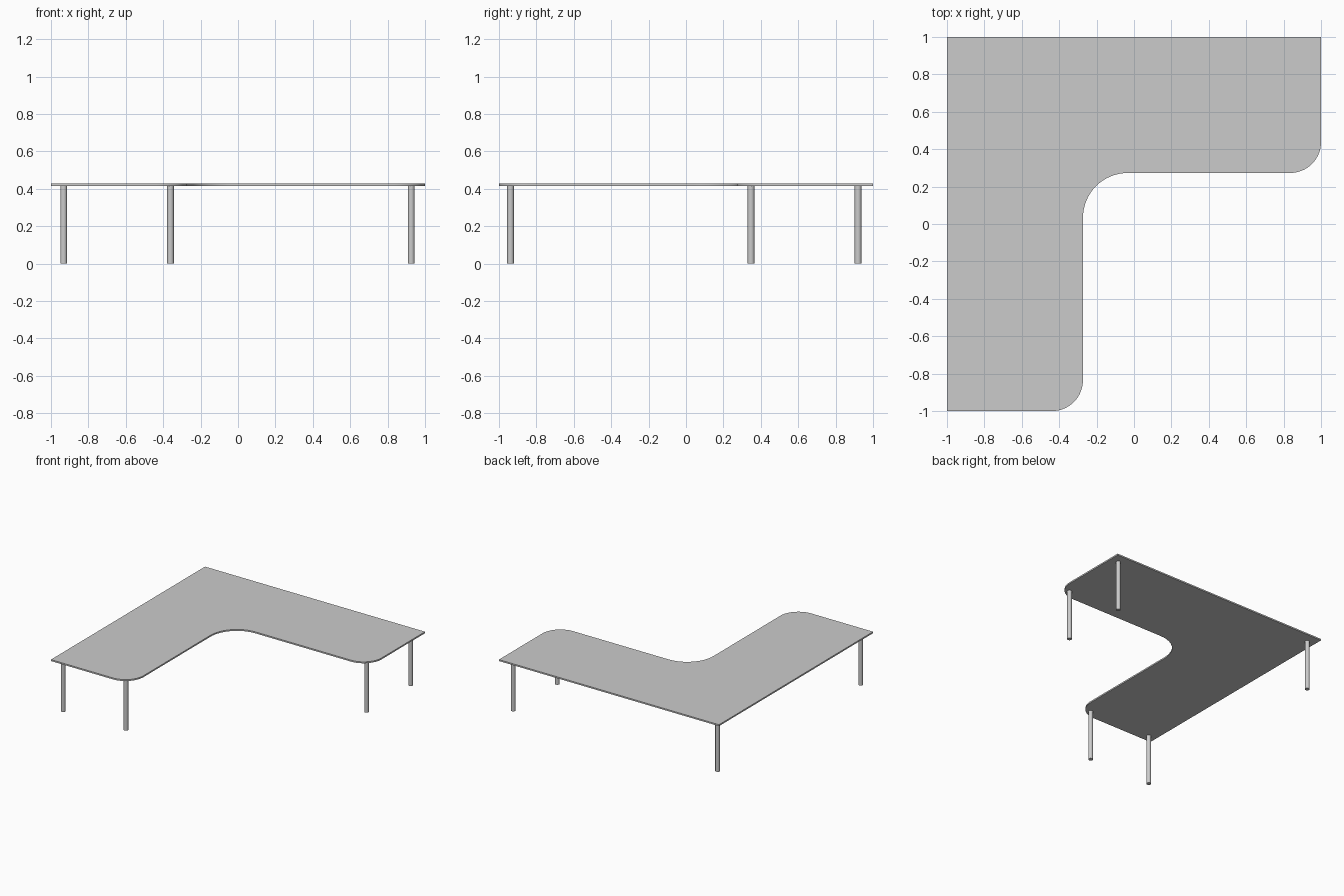
import bpy, bmesh
from math import cos, sin, radians

if "Cube" in bpy.data.objects:
    bpy.data.objects.remove(bpy.data.objects["Cube"])

TOP_Z, THICK, LEG_R = 0.428, 0.012, 0.018
INNER, R_OUT, R_IN = 0.273, 0.165, 0.24


def finish(bm, name):
    bmesh.ops.recalc_face_normals(bm, faces=bm.faces)
    mesh = bpy.data.meshes.new(name)
    bm.to_mesh(mesh)
    bm.free()
    obj = bpy.data.objects.new(name, mesh)
    bpy.context.collection.objects.link(obj)
    bpy.ops.object.select_all(action='DESELECT')
    obj.select_set(True)
    bpy.context.view_layer.objects.active = obj
    bpy.ops.object.shade_smooth_by_angle(angle=radians(30))
    return obj


def arc(cx, cy, r, start, end, steps=16):
    angles = [radians(start + (end - start) * i / steps) for i in range(steps + 1)]
    return [(cx + r * cos(a), cy + r * sin(a)) for a in angles]


# L-shaped desktop with rounded ends and a rounded inner corner
outline = [(-1, 1), (-1, -1)]
outline += arc(-INNER - R_OUT, -1 + R_OUT, R_OUT, -90, 0)
outline += arc(-INNER + R_IN, INNER - R_IN, R_IN, 180, 90)
outline += arc(1 - R_OUT, INNER + R_OUT, R_OUT, -90, 0)
outline += [(1, 1)]
bm = bmesh.new()
face = bm.faces.new([bm.verts.new((x, y, TOP_Z - THICK)) for x, y in outline])
ext = bmesh.ops.extrude_face_region(bm, geom=[face], use_keep_orig=True)
top = [g for g in ext['geom'] if isinstance(g, bmesh.types.BMVert)]
bmesh.ops.translate(bm, verts=top, vec=(0, 0, THICK))
finish(bm, "desktop")

# Round legs at the five outer corners
legs = {
    "back_left_leg": (-0.932, 0.92),
    "back_right_leg": (0.926, 0.92),
    "right_end_leg": (0.926, 0.348),
    "front_inner_leg": (-0.361, -0.938),
    "front_left_leg": (-0.932, -0.938),
}
height = TOP_Z - THICK
for name, (x, y) in legs.items():
    bm = bmesh.new()
    bmesh.ops.create_cone(bm, cap_ends=True, segments=32, radius1=LEG_R,
                          radius2=LEG_R, depth=height)
    bmesh.ops.translate(bm, verts=bm.verts, vec=(0, 0, height / 2))
    finish(bm, name).location = (x, y, 0)
